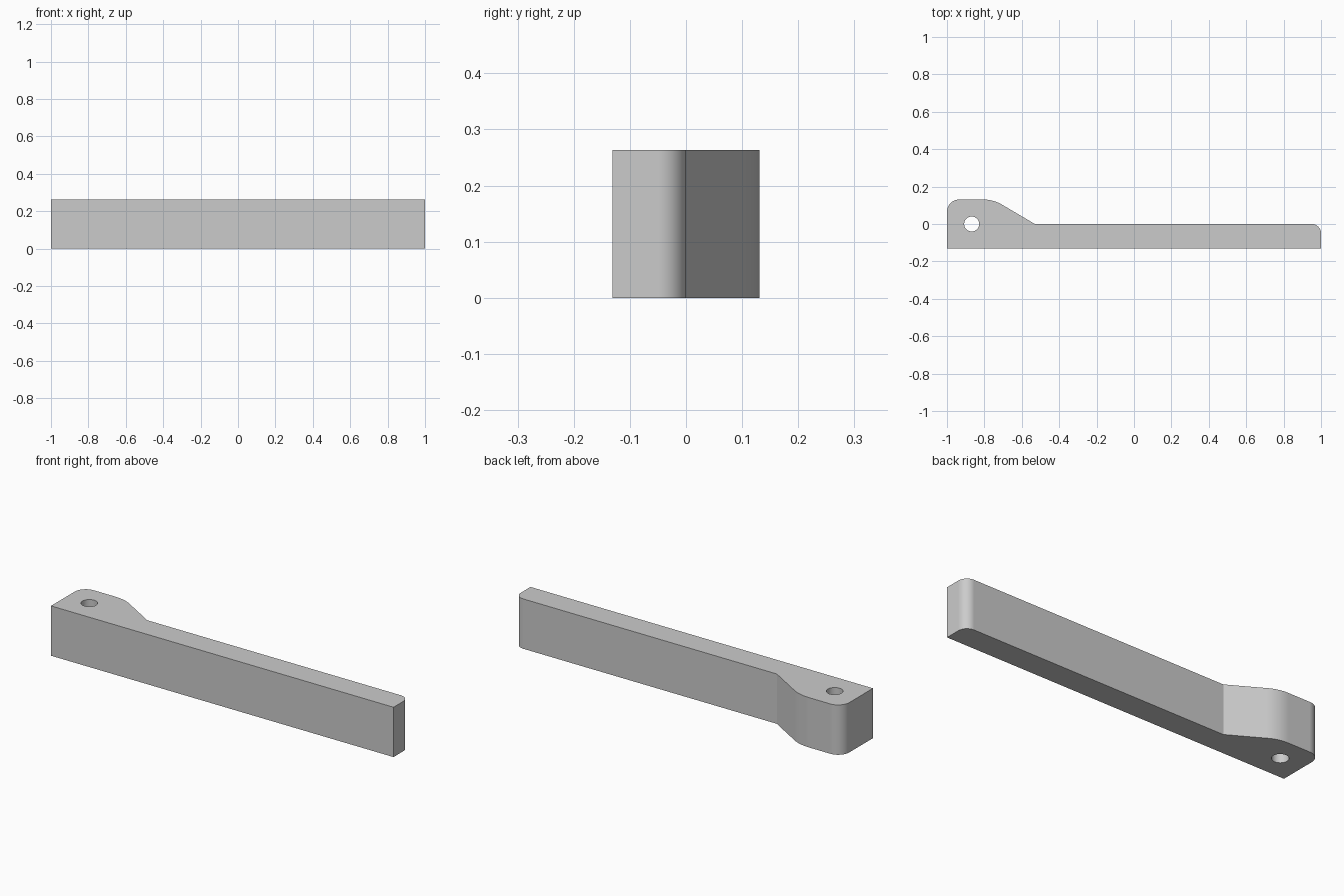
import bpy
import bmesh
import math
from mathutils import Vector

cube = bpy.data.objects.get("Cube")
if cube:
    bpy.data.objects.remove(cube, do_unlink=True)

HEIGHT = 0.263
HALF = 0.131
SLOPE = math.radians(30.5)
NECK_X = -0.53


def fillet(prev, corner, nxt, radius, steps=12):
    """Points of an arc that rounds off one outline corner."""
    a, b = (prev - corner).normalized(), (nxt - corner).normalized()
    half = a.angle(b) / 2
    centre = corner + (a + b).normalized() * radius / math.sin(half)
    start = (corner + a * radius / math.tan(half) - centre).normalized()
    end = (corner + b * radius / math.tan(half) - centre).normalized()
    return [centre + start.slerp(end, i / steps) * radius for i in range(steps + 1)]


# Outline seen from above: (x, y, corner radius)
outline = [
    (-1, -HALF, 0),
    (1, -HALF, 0),
    (1, 0, 0.05),
    (NECK_X, 0, 0),
    (NECK_X - HALF / math.tan(SLOPE), HALF, 0.2),
    (-1, HALF, 0.066),
]
corners = [Vector((x, y, 0)) for x, y, r in outline]
points = []
for i, (x, y, r) in enumerate(outline):
    c = corners[i]
    nxt = corners[(i + 1) % len(corners)]
    points += fillet(corners[i - 1], c, nxt, r) if r else [c]

# Lever body, extruded upwards
bm = bmesh.new()
base = bm.faces.new([bm.verts.new(p) for p in points])
top = bmesh.ops.extrude_face_region(bm, geom=[base], use_keep_orig=True)["geom"]
bmesh.ops.translate(bm, vec=(0, 0, HEIGHT),
                    verts=[v for v in top if isinstance(v, bmesh.types.BMVert)])
bmesh.ops.recalc_face_normals(bm, faces=bm.faces)
mesh = bpy.data.meshes.new("lever_arm")
bm.to_mesh(mesh)
bm.free()
arm = bpy.data.objects.new("lever_arm", mesh)
bpy.context.collection.objects.link(arm)

# Plain grey material
GREY = (0.6, 0.6, 0.6, 1)
grey = bpy.data.materials.new("plain_grey")
grey.use_nodes = True
grey.diffuse_color = GREY
grey.node_tree.nodes["Principled BSDF"].inputs["Base Color"].default_value = GREY
mesh.materials.append(grey)

# Pivot hole through the thick end
bpy.ops.mesh.primitive_cylinder_add(vertices=48, radius=0.04, depth=HEIGHT * 2,
                                    location=(-0.868, 0, HEIGHT / 2))
cutter = bpy.context.object
cutter.name = "pivot_hole_cutter"
cutter.hide_render = True
cutter.data.materials.append(grey)
cut = arm.modifiers.new("pivot_hole", 'BOOLEAN')
cut.operation = 'DIFFERENCE'
cut.solver = 'EXACT'
cut.object = cutter

bpy.ops.object.select_all(action='DESELECT')
arm.select_set(True)
bpy.context.view_layer.objects.active = arm
bpy.ops.object.modifier_apply(modifier=cut.name)
bpy.data.objects.remove(cutter, do_unlink=True)

# Smooth roundings, crisp edges
bpy.ops.object.shade_smooth_by_angle(angle=math.radians(20))
weighted = arm.modifiers.new("flat_sides", 'WEIGHTED_NORMAL')
weighted.keep_sharp = True
